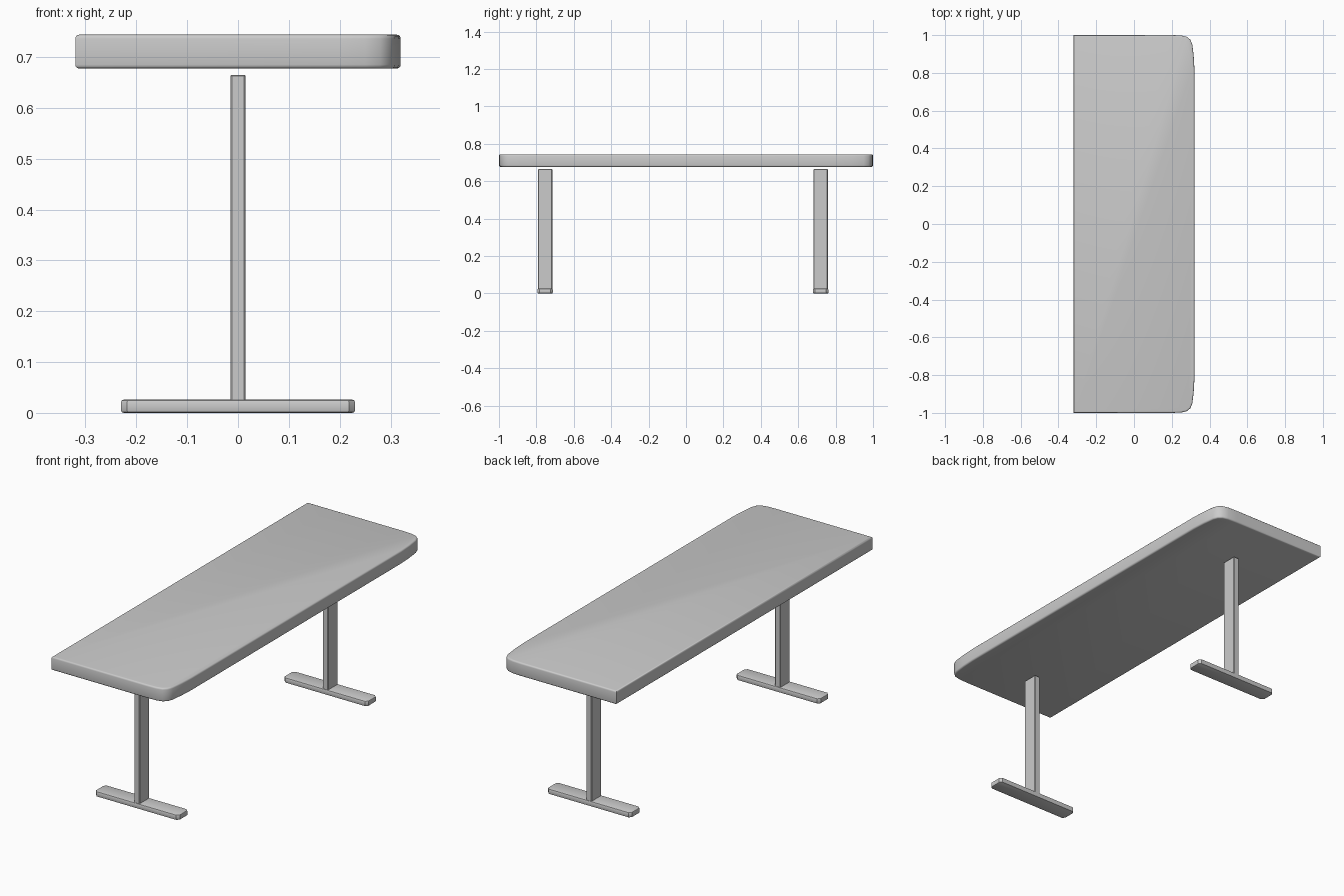
import bpy, bmesh

if "Cube" in bpy.data.objects:
    bpy.data.objects.remove(bpy.data.objects["Cube"])


def slab(name, outline, z0, z1, bevel, segments):
    """Extrude a plan outline and round its edges."""
    bm = bmesh.new()
    face = bm.faces.new([bm.verts.new((x, y, z0)) for x, y in outline])
    ext = bmesh.ops.extrude_face_region(bm, geom=[face])
    for g in ext["geom"]:
        if isinstance(g, bmesh.types.BMVert):
            g.co.z = z1
    bmesh.ops.recalc_face_normals(bm, faces=bm.faces[:])
    # round only the top and bottom rims, keeping the upright corners
    rims = [e for e in bm.edges if abs(e.verts[0].co.z - e.verts[1].co.z) < 1e-5]
    bmesh.ops.bevel(bm, geom=rims, offset=bevel, segments=segments,
                    profile=0.5, affect='EDGES')
    bmesh.ops.recalc_face_normals(bm, faces=bm.faces[:])
    mesh = bpy.data.meshes.new(name)
    bm.to_mesh(mesh)
    bm.free()
    obj = bpy.data.objects.new(name, mesh)
    bpy.context.collection.objects.link(obj)
    bpy.context.view_layer.objects.active = obj
    obj.select_set(True)
    bpy.ops.object.shade_smooth_by_angle(angle=0.6)
    obj.select_set(False)
    return obj


def chamfered(cx, cy, hx, hy, c):
    """Rectangle with clipped corners, counter-clockwise."""
    return [(cx + hx, cy - hy + c), (cx + hx, cy + hy - c),
            (cx + hx - c, cy + hy), (cx - hx + c, cy + hy),
            (cx - hx, cy + hy - c), (cx - hx, cy - hy + c),
            (cx - hx + c, cy - hy), (cx + hx - c, cy - hy)]


# Tabletop: square corners on one long side, rounded on the other
corner = [(0.32, 0.82), (0.316, 0.89), (0.309, 0.95), (0.299, 0.975),
          (0.28, 0.991), (0.25, 0.998), (0.20, 1.0)]
outline = ([(x, -y) for x, y in reversed(corner)] + corner
           + [(-0.32, 1.0), (-0.32, -1.0)])
slab("tabletop", outline, 0.677, 0.744, 0.008, 3)

# Two T-shaped supports: an upright post on a long flat foot
for side, y in (("left", -0.753), ("right", 0.72)):
    slab(side + "_post", chamfered(0, y, 0.015, 0.038, 0.003),
         0.021, 0.665, 0.002, 1)
    slab(side + "_foot", chamfered(0, y, 0.23, 0.041, 0.012),
         0.0, 0.026, 0.005, 2)
